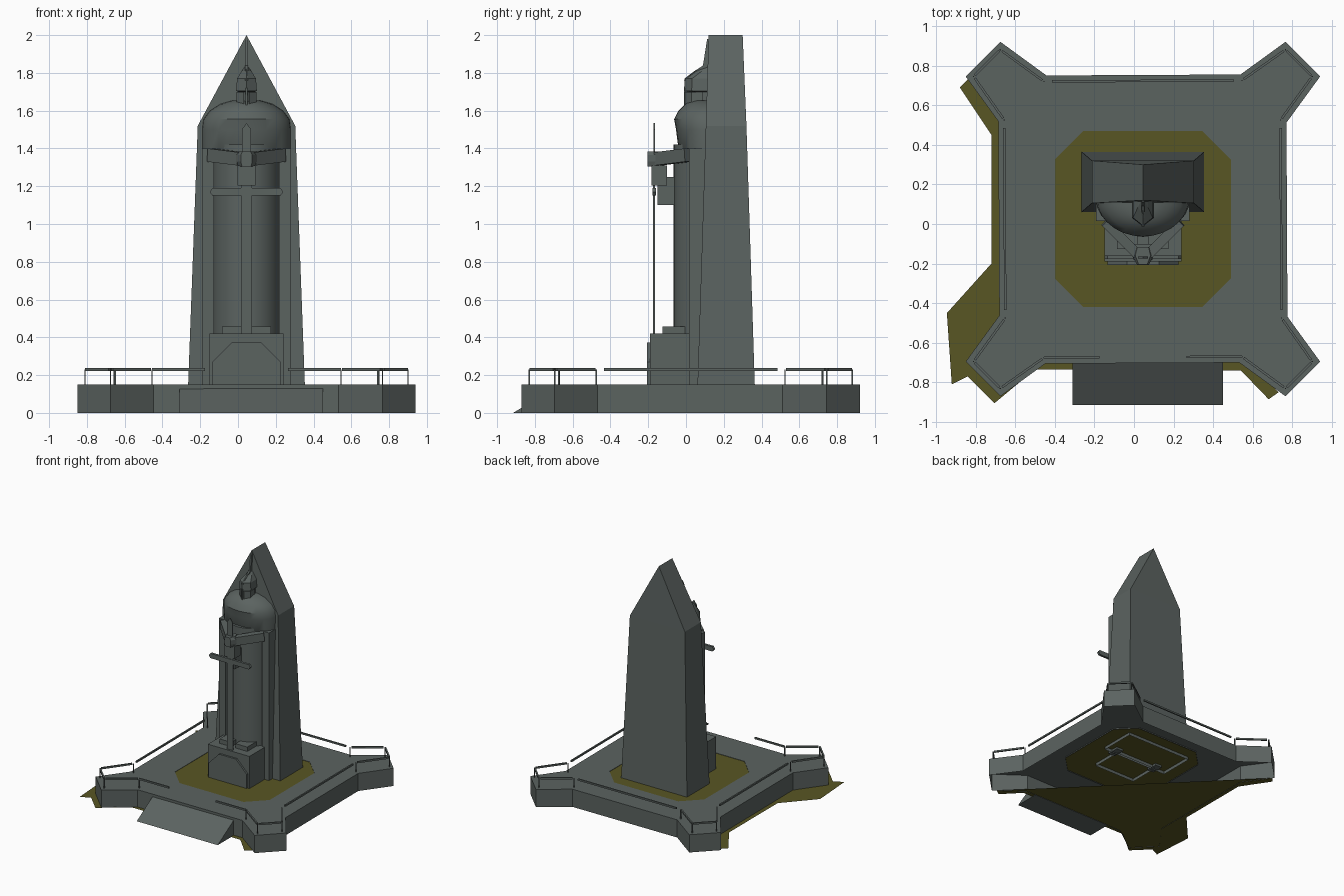
import bpy, math
from mathutils import Vector

if "Cube" in bpy.data.objects:
    bpy.data.objects.remove(bpy.data.objects["Cube"])

CX, CY = 0.045, 0.025   # centre of the monument


def material(name, rgb):
    m = bpy.data.materials.new(name)
    m.diffuse_color = (*rgb, 1)
    m.use_nodes = True
    m.node_tree.nodes["Principled BSDF"].inputs["Base Color"].default_value = m.diffuse_color
    return m


STONE = material("grey stone", (0.105, 0.125, 0.118))
GRASS = material("olive grass", (0.098, 0.092, 0.017))


def mesh(name, verts, faces, mat=STONE, smooth=False):
    me = bpy.data.meshes.new(name)
    me.from_pydata([tuple(v) for v in verts], [], faces)
    me.materials.append(mat)
    ob = bpy.data.objects.new(name, me)
    bpy.context.collection.objects.link(ob)
    if smooth:
        bpy.ops.object.select_all(action='DESELECT')
        ob.select_set(True)
        bpy.context.view_layer.objects.active = ob
        bpy.ops.object.shade_smooth_by_angle(angle=math.radians(35))
    return ob


def loft(name, rings, bottom=True, top=True, mat=STONE, smooth=False):
    """Skin counter-clockwise rings stacked from first to last."""
    n = len(rings[0])
    verts = [v for r in rings for v in r]
    faces = []
    for k in range(len(rings) - 1):
        for i in range(n):
            j = (i + 1) % n
            faces.append((k*n + i, k*n + j, (k+1)*n + j, (k+1)*n + i))
    if bottom:
        faces.append(tuple(reversed(range(n))))
    if top:
        faces.append(tuple(range(len(verts) - n, len(verts))))
    return mesh(name, verts, faces, mat, smooth)


def rect(x0, x1, y0, y1, z):
    return [(x0, y0, z), (x1, y0, z), (x1, y1, z), (x0, y1, z)]


def box(name, x0, x1, y0, y1, z0, z1, **kw):
    return loft(name, [rect(x0, x1, y0, y1, z0), rect(x0, x1, y0, y1, z1)], **kw)


def front_plate(name, outline, y0, y1):
    """Extrude an (x, z) outline, given about the centre line, along y."""
    return loft(name, [[(CX + x, y, z) for x, z in outline] for y in (y0, y1)])


def beam(name, a, b, w, h):
    a, b = Vector(a), Vector(b)
    d = (b - a).normalized()
    s = d.cross(Vector((0, 0, 1))).normalized() * w / 2
    u = s.cross(d).normalized() * h / 2
    return loft(name, [[p - s - u, p + s - u, p + s + u, p - s + u] for p in (a, b)])


def four_way(points):
    """Repeat one corner's points around the four corners."""
    out = []
    for k in range(4):
        c, s = round(math.cos(k*math.pi/2)), round(math.sin(k*math.pi/2))
        out += [(CX + c*x - s*y, CY + s*x + c*y) for x, y in points]
    return out


def at(pts, z):
    return [(x, y, z) for x, y in pts]


# Platform: hollow shell with corner bastions and an eight-sided opening
edge = four_way([(.725, .487), (.895, .72), (.72, .895), (.493, .73)])
hole = four_way([(.445, .30), (.445, .30), (.30, .445), (.30, .445)])
loft("platform", [at(edge, 0), at(edge, .15), at(hole, .15), at(hole, .14)], False, False)

# Lawn inside the opening and the ground patch under the front left
lawn = four_way([(.445, .30), (.30, .445)])
mesh("lawn", at(lawn, .147), [tuple(range(8))], GRASS)
ground = [(-.88, .69), (-.72, .45), (-.72, -.20), (-.945, -.45), (-.92, -.81),
          (-.84, -.77), (-.705, -.905), (-.50, -.735), (.54, -.74), (.68, -.885),
          (.73, -.85), (-.84, .73)]
mesh("ground_patch", at(ground, .003), [tuple(range(len(ground)))], GRASS)

# Entrance ramp
loft("ramp", [[(x, -.915, .0), (x, -.70, .0), (x, -.70, .13)] for x in (-.31, .45)])

# Thin floating handrails on slim posts
rail = four_way([(.695, .50), (.855, .72), (.72, .855), (.50, .70)])
n = len(rail)


def rail_piece(a, b, t0, t1):
    a, b = Vector((*a, .23)), Vector((*b, .23))
    beam("handrail", a.lerp(b, t0), a.lerp(b, t1), .012, .014)


for i in range(n):
    a, b = rail[i], rail[(i + 1) % n]
    if i == 11:                      # front side, open at the ramp
        rail_piece(a, b, 0, .28)
        rail_piece(a, b, .72, 1)
    else:
        rail_piece(a, b, .04, .96)
    box("rail_post", a[0]-.003, a[0]+.003, a[1]-.003, a[1]+.003, .15, .23)

# Obelisk slab with a gabled top
def slab(y_low, y_mid, y_top):
    return [(CX-.31, y_low, .12), (CX+.31, y_low, .12), (CX+.258, y_mid, 1.52),
            (CX, y_top, 2.0), (CX-.258, y_mid, 1.52)]


f, b = slab(.06, .105, .12), slab(.365, .32, .30)
mesh("obelisk", f + b, [(0, 1, 2, 4), (4, 2, 3), (6, 5, 9, 7), (7, 9, 8)] +
     [(i, i + 5, (i+1) % 5 + 5, (i+1) % 5) for i in range(1, 5)])

# Pedestal, plaque and feet
box("pedestal", CX-.195, CX+.195, -.19, .08, .12, .42, bottom=False)
front_plate("plaque", [(-.18, .15), (.18, .15), (.18, .27), (.08, .372),
                       (-.08, .372), (-.18, .27)], -.206, -.188)


# Robe and shoulder mantle: half-ellipse sections against the slab
def half_round(z, w, d, yb=.125, seg=14):
    return [(CX - w*math.cos(math.pi*i/seg), yb - d*math.sin(math.pi*i/seg), z)
            for i in range(seg + 1)]


loft("robe", [half_round(.42, .18, .19), half_round(1.42, .18, .19)], smooth=True)
loft("mantle", [half_round(*r) for r in [
    (1.37, .19, .15), (1.40, .236, .165), (1.50, .237, .178), (1.555, .23, .188),
    (1.60, .195, .165), (1.635, .14, .13), (1.655, .07, .09)]], smooth=True)

for s in (-1, 1):
    xs = sorted((CX + s*.02, CX + s*.13))
    box("foot", *xs, -.125, .02, .42, .457)
    # Cloak panel at each side
    xs = sorted((CX + s*.172, CX + s*.236))
    box("cloak_panel", *xs, .015, .12, .13, 1.40)
    # Forearm reaching to the hilt
    beam("forearm", (CX + s*.19, .01, 1.365), (CX + s*.03, -.15, 1.345), .05, .07)
    # Helmet cheek guard
    loft("cheek_guard", [[(CX + s*.012, -.004, z), (CX + s*.052, .03, z),
                          (CX + s*.052, .09, z), (CX + s*.012, .09, z)][::s]
                         for z in (1.575, 1.70)])

# Hands and sleeve blocks
loft("hands", [[(CX + x*k, y, z) for x, y in [(-.055, -.16), (-.03, -.205), (.03, -.205),
               (.055, -.16), (.04, -.115), (-.04, -.115)]]
               for z, k in [(1.305, .8), (1.33, 1), (1.365, 1), (1.385, .7)]])
box("grip_block", CX-.048, CX+.048, -.182, -.10, 1.205, 1.31)
box("grip_support", CX-.03, CX+.03, -.15, -.05, 1.10, 1.25)

# Sword: blade, crossguard with pointed ends, pointed pommel
box("blade", CX-.028, CX+.028, -.174, -.163, .42, 1.22)
front_plate("crossguard", [(-.18, 1.15), (.18, 1.15), (.195, 1.17), (.18, 1.19),
                           (-.18, 1.19), (-.195, 1.17)], -.178, -.158)
front_plate("pommel", [(-.025, 1.37), (.025, 1.37), (.025, 1.50), (0, 1.535),
                       (-.025, 1.50)], -.173, -.164)


# Helmet with a pointed front, brow and crest fin
def helm(z, w, yf, yb=.13):
    return [(CX, yf, z), (CX + w, yf + .04, z), (CX + w, yb, z),
            (CX - w, yb, z), (CX - w, yf + .04, z)]


loft("helmet", [helm(1.57, .042, .02), helm(1.70, .044, .015), helm(1.705, .055, -.01),
                helm(1.77, .05, -.008), helm(1.81, .025, .045), helm(1.835, .006, .085)])
box("nose_guard", CX-.006, CX+.006, -.01, .05, 1.60, 1.72)
fin = [(-.012, 1.76), (.03, 1.795), (.09, 1.84), (.112, 1.98), (.14, 1.98), (.14, 1.76)]
loft("crest", [[(x, y, z) for y, z in fin] for x in (CX + .007, CX - .007)])

# Make every face point outward
import bmesh
for ob in bpy.data.objects:
    bm = bmesh.new()
    bm.from_mesh(ob.data)
    bmesh.ops.remove_doubles(bm, verts=bm.verts, dist=1e-5)
    if ob.name not in ("lawn", "ground_patch"):
        bmesh.ops.recalc_face_normals(bm, faces=bm.faces)
    bm.to_mesh(ob.data)
    bm.free()
